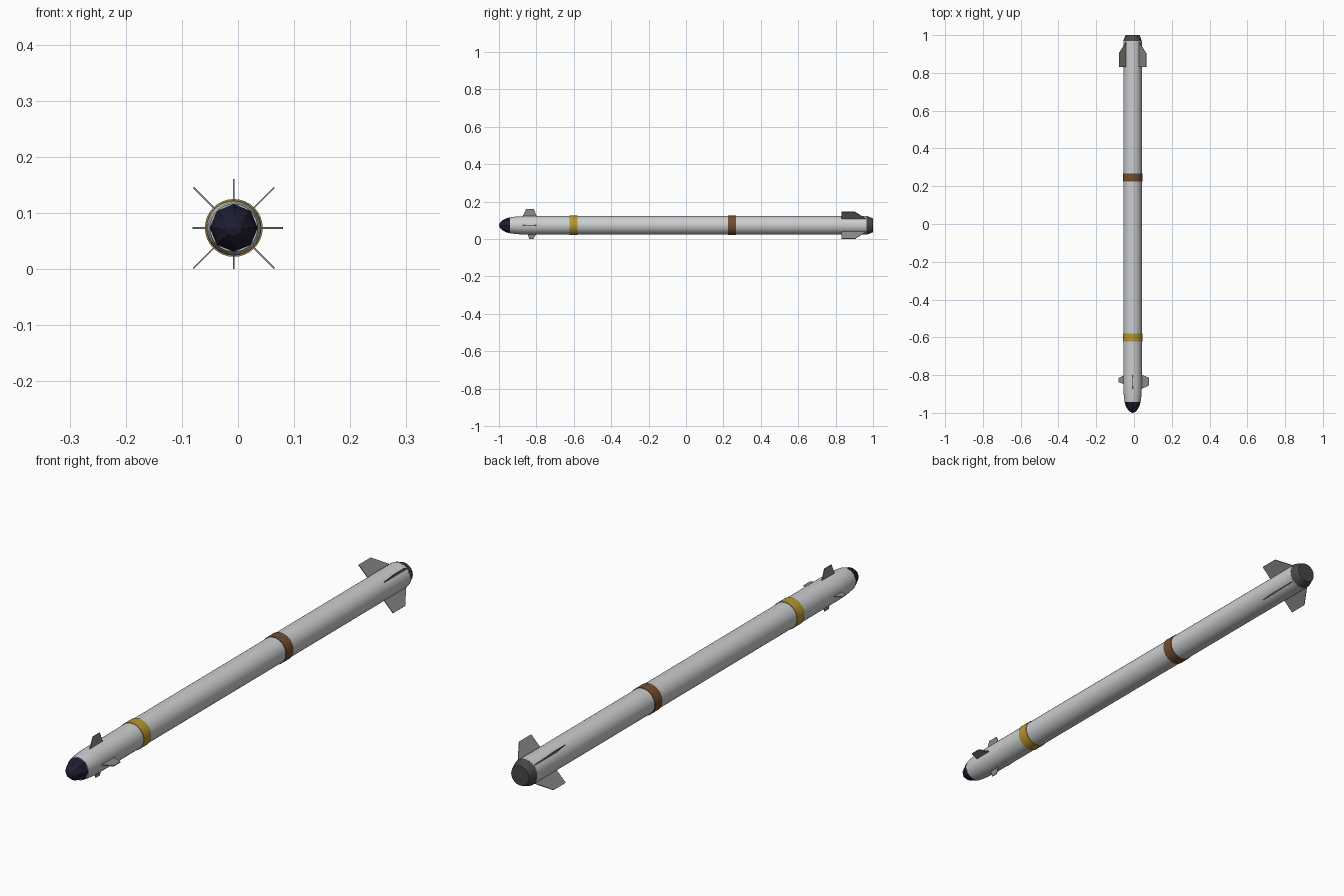
import bpy, bmesh, math
from mathutils import Vector

if "Cube" in bpy.data.objects:
    bpy.data.objects.remove(bpy.data.objects["Cube"])

CX, CZ = -0.0075, 0.0735   # long axis of the body


def material(name, rgb):
    m = bpy.data.materials.new(name)
    m.diffuse_color = (*rgb, 1)
    m.use_nodes = True
    m.node_tree.nodes["Principled BSDF"].inputs["Base Color"].default_value = m.diffuse_color
    return m


GREY = material("light_grey", (0.60, 0.61, 0.62))
FIN = material("fin_grey", (0.25, 0.25, 0.24))
NOSE = material("dark_navy", (0.014, 0.013, 0.032))
TAIL = material("charcoal", (0.060, 0.066, 0.066))
YELLOW = material("yellow", (0.47, 0.31, 0.03))
BROWN = material("brown", (0.17, 0.075, 0.03))


def finish(name, bm, mat, smooth):
    bmesh.ops.recalc_face_normals(bm, faces=bm.faces)
    me = bpy.data.meshes.new(name)
    bm.to_mesh(me)
    bm.free()
    me.materials.append(mat)
    ob = bpy.data.objects.new(name, me)
    bpy.context.collection.objects.link(ob)
    if smooth:
        bpy.ops.object.select_all(action='DESELECT')
        ob.select_set(True)
        bpy.context.view_layer.objects.active = ob
        bpy.ops.object.shade_smooth_by_angle(angle=math.radians(30))
    return ob


def revolve(name, profile, mat, sides=32, smooth=True):
    """Closed solid turned around the body axis from (y, radius) points."""
    bm = bmesh.new()
    rings = []
    for y, r in profile:
        rings.append([bm.verts.new((CX + r * math.cos(2 * math.pi * i / sides), y,
                                    CZ + r * math.sin(2 * math.pi * i / sides)))
                      for i in range(sides)])
    for a, b in zip(rings, rings[1:]):
        for i in range(sides):
            j = (i + 1) % sides
            bm.faces.new((a[i], a[j], b[j], b[i]))
    bm.faces.new(rings[0])
    bm.faces.new(rings[-1])
    bmesh.ops.remove_doubles(bm, verts=bm.verts, dist=1e-6)
    return finish(name, bm, mat, smooth)


def fin(name, outline, angle, thick=0.003):
    """Thin plate from (y, radius) outline, standing out at an angle."""
    a = math.radians(angle)
    out = Vector((math.cos(a), 0, math.sin(a)))
    side = Vector((-math.sin(a), 0, math.cos(a))) * thick / 2
    bm = bmesh.new()
    sheets = []
    for s in (-1, 1):
        sheets.append([bm.verts.new(Vector((CX, y, CZ)) + out * r + side * s)
                       for y, r in outline])
    n = len(outline)
    for sheet in sheets:
        bm.faces.new(sheet)
    for i in range(n):
        j = (i + 1) % n
        bm.faces.new((sheets[0][i], sheets[0][j], sheets[1][j], sheets[1][i]))
    finish(name, bm, FIN, False)


# Body tube with tapered front
revolve("body", [(-0.942, 0.0425), (-0.92, 0.0455), (-0.89, 0.048), (-0.85, 0.0493),
                 (0.968, 0.0493)], GREY)

# Faceted eight-sided seeker nose
revolve("nose", [(-1.0, 0.0), (-0.995, 0.014), (-0.982, 0.026), (-0.962, 0.037),
                 (-0.94, 0.043)], NOSE, sides=8, smooth=False)

# Tail nozzle
revolve("tail_cap", [(0.966, 0.0495), (0.974, 0.0475), (1.0, 0.037)], TAIL)

# Painted bands
for name, y0, mat in (("front_band", -0.623, YELLOW), ("middle_band", 0.225, BROWN)):
    revolve(name, [(y0, 0.047), (y0, 0.0515), (y0 + 0.043, 0.0515), (y0 + 0.043, 0.047)], mat)

# Front control fins: larger on the right and top, smaller on the left and bottom
large = [(-0.885, 0.03), (-0.872, 0.05), (-0.855, 0.0875), (-0.814, 0.0875),
         (-0.799, 0.05), (-0.79, 0.03)]
small = [(-0.855, 0.03), (-0.846, 0.05), (-0.838, 0.0735), (-0.815, 0.0735),
         (-0.803, 0.05), (-0.795, 0.03)]
for name, angle, outline in (("right", 0, large), ("top", 90, large),
                             ("left", 180, small), ("bottom", 270, small)):
    fin("front_fin_" + name, outline, angle)

# Diagonal tail fins
for i in range(4):
    fin("tail_fin_%d" % (i + 1), [(0.832, 0.03), (0.832, 0.102), (0.903, 0.102),
                                  (0.963, 0.049), (0.963, 0.03)], 45 + 90 * i)
